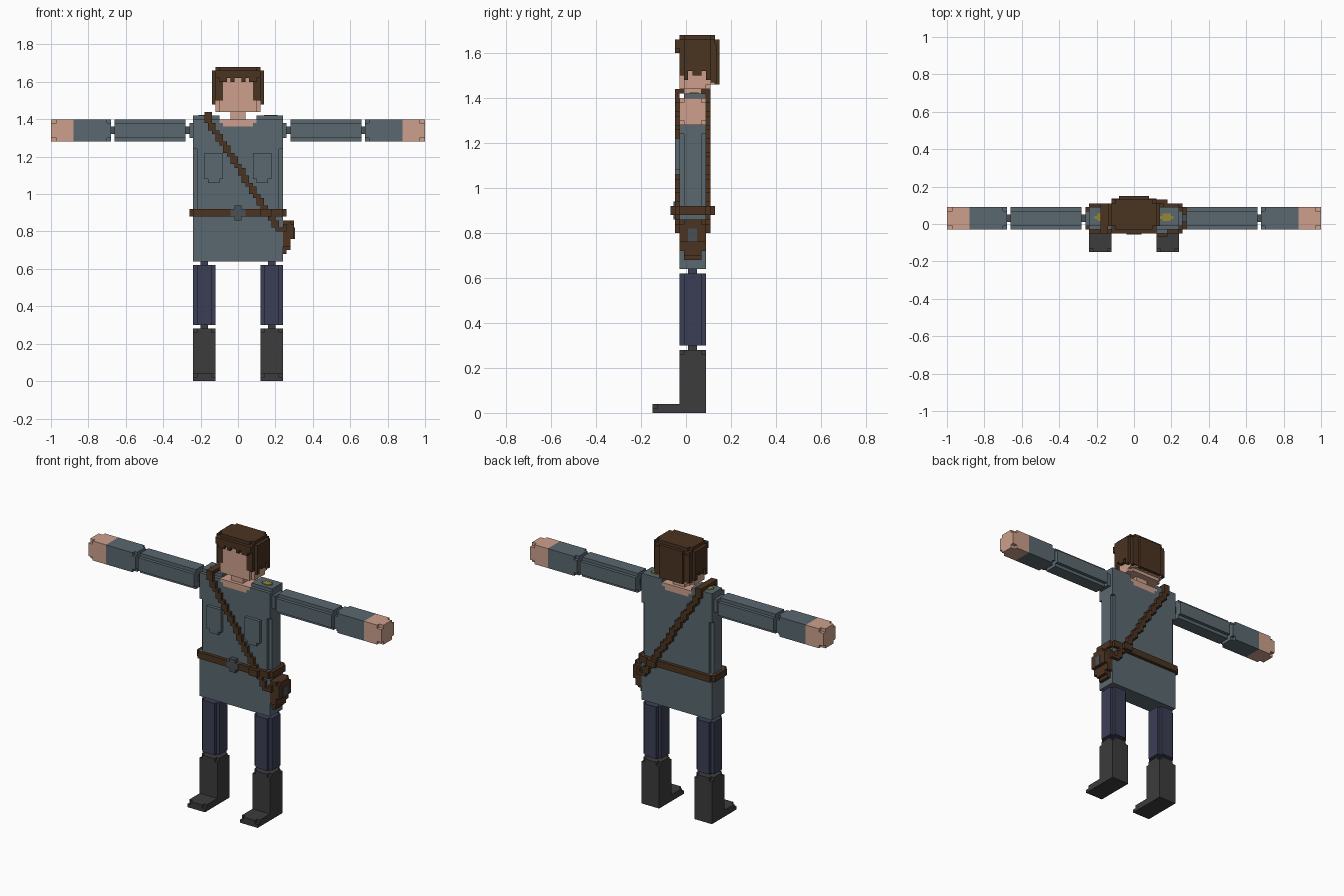
import bpy, bmesh

if "Cube" in bpy.data.objects:
    bpy.data.objects.remove(bpy.data.objects["Cube"])

V = 0.02  # block unit


def material(name, r, g, b):
    def lin(c):
        c /= 255
        return c / 12.92 if c <= 0.04045 else ((c + 0.055) / 1.055) ** 2.4
    m = bpy.data.materials.new(name)
    m.diffuse_color = (lin(r), lin(g), lin(b), 1)
    m.use_nodes = True
    m.node_tree.nodes["Principled BSDF"].inputs["Base Color"].default_value = m.diffuse_color
    return m


SKIN = material("skin", 205, 160, 140)
SHIRT = material("slate shirt", 90, 104, 112)
LEATHER = material("brown leather", 75, 51, 33)
HAIR = material("brown hair", 74, 51, 33)
NAVY = material("navy trousers", 59, 62, 85)
BOOT = material("charcoal boot", 60, 60, 60)
METAL = material("dark metal", 74, 80, 85)
YELLOW = material("yellow badge", 148, 138, 50)


def add_block(bm, x0, x1, y0, y1, z0, z1, axis=None, n=V):
    """Box; with an axis, its four edges along that axis get square notches."""
    lo, hi = (x0, y0, z0), (x1, y1, z1)
    k = "xyz".index(axis or "z")
    i, j = (k + 1) % 3, (k + 2) % 3
    a, b, c, d = lo[i], hi[i], lo[j], hi[j]
    if axis:
        outline = [(a + n, c), (b - n, c), (b - n, c + n), (b, c + n), (b, d - n), (b - n, d - n),
                   (b - n, d), (a + n, d), (a + n, d - n), (a, d - n), (a, c + n), (a + n, c + n)]
    else:
        outline = [(a, c), (b, c), (b, d), (a, d)]
    rings = []
    for level in (lo[k], hi[k]):
        ring = []
        for u, w in outline:
            p = [0, 0, 0]
            p[i], p[j], p[k] = u, w, level
            ring.append(bm.verts.new(p))
        rings.append(ring)
    low, high = rings
    bm.faces.new(low[::-1])
    bm.faces.new(high)
    for q in range(len(outline)):
        r = (q + 1) % len(outline)
        bm.faces.new((low[q], low[r], high[r], high[q]))


def part(name, mat, blocks, mirror=False):
    for side in ((1, -1) if mirror else (1,)):
        bm = bmesh.new()
        for b in blocks:
            x0, x1 = (b[0], b[1]) if side > 0 else (-b[1], -b[0])
            add_block(bm, x0, x1, *b[2:])
        label = name if not mirror else ("left_" if side > 0 else "right_") + name
        me = bpy.data.meshes.new(label)
        bm.to_mesh(me)
        bm.free()
        me.materials.append(mat)
        bpy.context.collection.objects.link(bpy.data.objects.new(label, me))


F, B = -0.03, 0.09  # front and back of the body

# Legs
part("boot", BOOT, [(.12, .24, F, B, 0, .26), (.12, .24, F, B, .26, .28, "z"),
                    (.12, .24, -.13, F, 0, .04), (.14, .22, -.15, -.13, 0, .04),
                    (.12, .24, -.15, -.13, 0, .02)], True)
part("knee_joint", BOOT, [(.16, .20, .01, .05, .28, .30)], True)
part("trouser_leg", NAVY, [(.12, .24, F, B, .30, .62, "z")], True)
part("hip_joint", NAVY, [(.16, .20, .01, .05, .62, .64)], True)

# Torso, with notched corners above the belt and an open neckline
part("torso", SHIRT, [(-.24, .24, F, B, .64, .92), (-.24, .24, F, B, .92, 1.24, "z"),
                      (-.24, .24, F, B, 1.24, 1.36)])
part("shoulder", SHIRT, [(.08, .24, F, B, 1.36, 1.38), (.10, .24, F, B, 1.38, 1.40),
                         (.10, .24, -.01, B, 1.40, 1.42), (.24, .26, -.01, .07, 1.30, 1.38)], True)
part("chest_pocket", SHIRT, [(.08, .18, -.05, F, 1.08, 1.22), (.10, .16, -.05, F, 1.06, 1.08)], True)
part("shoulder_badge", YELLOW, [(.14, .21, .015, .055, 1.42, 1.424, "z", .012)], True)
part("neck", SKIN, [(-.08, .08, F, B, 1.36, 1.38), (-.10, .10, F, B, 1.38, 1.40),
                    (-.04, .04, -.01, .07, 1.40, 1.44)])

# Arms
part("upper_arm_joint", METAL, [(.26, .28, .01, .05, 1.32, 1.36), (.66, .68, .01, .05, 1.32, 1.36)], True)
part("upper_arm", SHIRT, [(.28, .66, F, B, 1.28, 1.40, "x")], True)
part("forearm", SHIRT, [(.68, .70, F, B, 1.28, 1.40, "x"), (.70, .88, F, B, 1.28, 1.40)], True)
part("hand", SKIN, [(.88, .97, F, B, 1.28, 1.40), (.97, 1.0, F, B, 1.28, 1.40, "x")], True)

# Head and hair
part("head", SKIN, [(-.12, .12, F, .11, 1.44, 1.46, "z"), (-.12, .12, F, .13, 1.46, 1.50, "z"),
                    (-.08, .08, F, .12, 1.48, 1.64), (-.12, .12, -.01, .11, 1.48, 1.56)])
part("hair_crown", HAIR, [(-.12, .12, F, .13, 1.66, 1.68, "z"), (-.14, .14, -.01, .11, 1.62, 1.66),
                          (-.12, .12, F, .13, 1.64, 1.66), (-.08, .08, -.05, .15, 1.62, 1.66)])
part("hair_fringe", HAIR, [(-.12, .12, -.05, F, 1.62, 1.66)] +
     [(x, x + V, -.05, F, 1.60, 1.62) for x in (-.10, -.08, -.04, .02, .06, .08)])
part("hair_side", HAIR, [(.08, .12, F, .13, 1.50, 1.64), (.12, .14, -.01, .11, 1.52, 1.64),
                         (.12, .14, -.01, .01, 1.48, 1.52), (.12, .14, .03, .07, 1.50, 1.52),
                         (.12, .14, .09, .11, 1.48, 1.52)], True)
part("hair_back", HAIR, [(-.08, .08, .12, .15, 1.46, 1.64), (-.12, .12, .11, .135, 1.47, 1.64)])

# Belt, wrapping over the strap where they cross
part("belt", LEATHER, [(-.26, .26, -.05, .11, .88, .92, "z"), (.12, .18, -.07, .13, .88, .92)])
part("belt_buckle", METAL, [(-.04, .04, -.056, -.03, .86, .94, "y")])

# Stepped shoulder strap, front and back
strap = [(-.18, -.14, -.05, .11, 1.42, 1.44)]
for s in range(31):
    z = 1.40 - s * V
    x = round((-.195 + (1.41 - z) / 1.56) / V) * V
    for y in (-.05, B):
        strap.append((x, x + 2 * V, y, y + V, z, z + V + (V if s == 0 else 0)))
strap.append((.24, .26, -.05, .11, .80, .84))
part("shoulder_strap", LEATHER, strap)

# Hip pouch
part("pouch", LEATHER, [(.24, .28, F, B, .72, .86), (.24, .30, F, B, .76, .84),
                        (.24, .30, -.01, .07, .84, .86), (.22, .28, -.01, .07, .70, .72),
                        (.22, .26, -.01, .07, .68, .70)])
part("pouch_clasp", METAL, [(.298, .304, .01, .05, .76, .82)])
